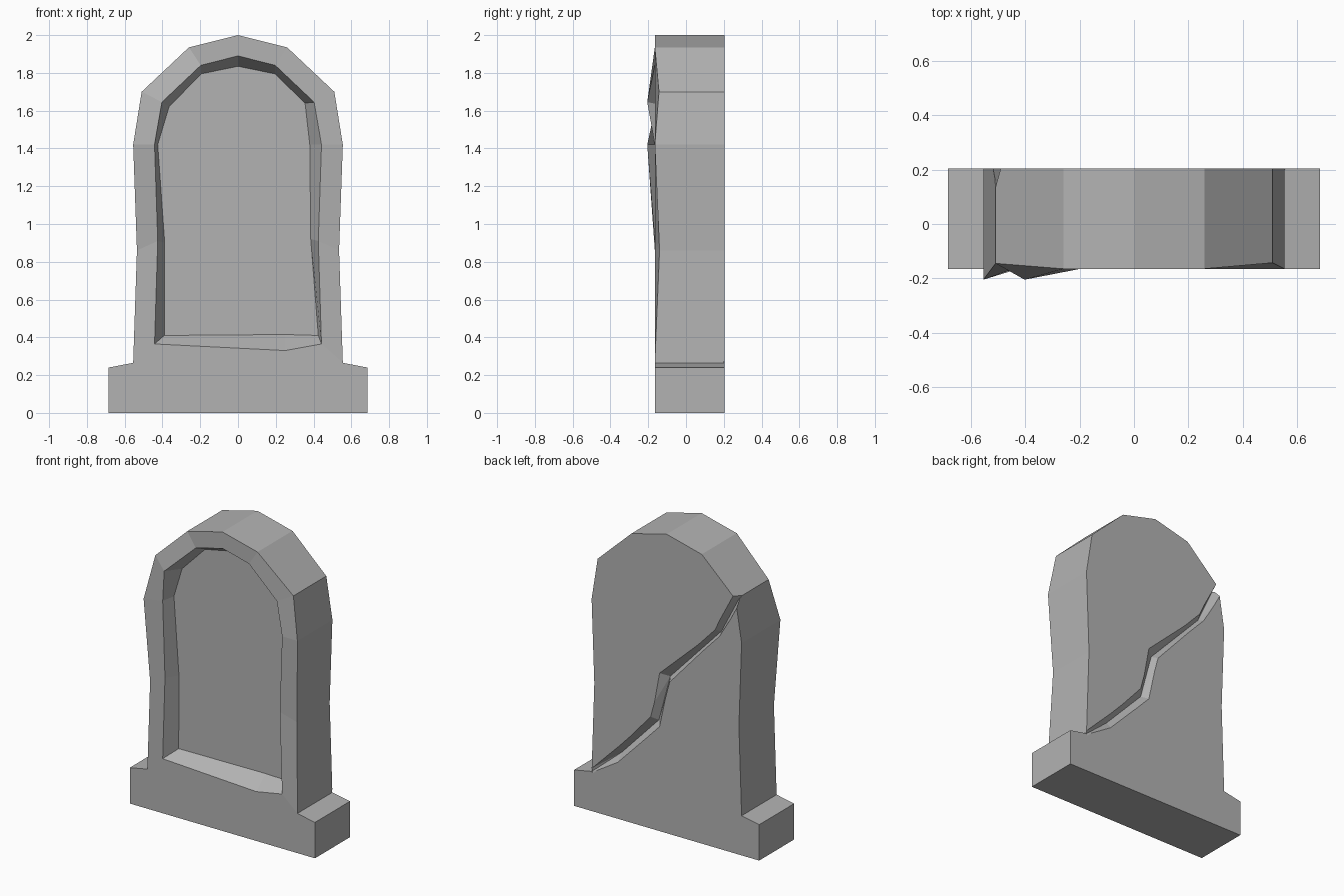
import bpy
import bmesh

cube = bpy.data.objects.get("Cube")
if cube:
    bpy.data.objects.remove(cube, do_unlink=True)

FRONT, BACK, FLOOR = -0.165, 0.205, -0.07

stone = bpy.data.materials.new("grey_stone")
stone.use_nodes = True
colour = (0.45, 0.45, 0.45, 1)
stone.diffuse_color = colour
stone.node_tree.nodes["Principled BSDF"].inputs["Base Color"].default_value = colour


def make_object(name, bm):
    bmesh.ops.recalc_face_normals(bm, faces=bm.faces)
    mesh = bpy.data.meshes.new(name)
    bm.to_mesh(mesh)
    bm.free()
    mesh.materials.append(stone)
    obj = bpy.data.objects.new(name, mesh)
    bpy.context.collection.objects.link(obj)
    return obj


def arch(half):
    """Mirror a right-hand profile that ends on the centre line."""
    return half + [(-x, z) for x, z in reversed(half[:-1])]


def bridge(bm, a, b, closed=True):
    for i in range(len(a) if closed else len(a) - 1):
        j = (i + 1) % len(a)
        bm.faces.new((a[i], a[j], b[j], b[i]))


# Profiles run from the right foot over the top to the left foot
shoulder = arch([(.555, .265), (.535, .86), (.555, 1.42), (.51, 1.7), (.26, 1.935), (0, 2)])
base = [(-.685, .24), (-.685, 0), (.685, 0), (.685, .24)]
rim = arch([(.442, .365), (.425, .91), (.442, 1.42), (.403, 1.645), (.197, 1.84), (0, 1.89)])
rim.append((.25, .33))
floor = [(.425, .41), (.385, .92), (.38, 1.42), (.355, 1.64), (.195, 1.795), (0, 1.835),
         (-.195, 1.795), (-.365, 1.62), (-.425, 1.42), (-.388, .9), (-.39, .41), (.25, .415)]

# Uneven, weathered front edge: profile index to depth
outer_depth = {1: -.14, 3: -.143, 7: -.145, 8: -.205}
rim_depth = {7: -.205}

# Headstone body with a sunken panel
bm = bmesh.new()
outline = shoulder + base
outer = [bm.verts.new((x, outer_depth.get(i, FRONT), z)) for i, (x, z) in enumerate(outline)]
rear = [bm.verts.new((x, BACK, z)) for x, z in outline]
lip = [bm.verts.new((x, rim_depth.get(i, FRONT), z)) for i, (x, z) in enumerate(rim)]
panel = [bm.verts.new((x, FLOOR, z)) for x, z in floor]
n = len(shoulder)
bridge(bm, outer, rear)
bridge(bm, outer[:n], lip[:n], closed=False)
bm.faces.new(outer[n - 1:] + [outer[0], lip[0], lip[n], lip[n - 1]])
bridge(bm, lip, panel)
bm.faces.new(panel)
bm.faces.new(rear)
headstone = make_object("headstone", bm)

# Crack cutter: upper edge, valley (with depth), lower edge at each station
stations = [
    ((.563, .272), (.555, .2, .264), (.545, .255)),
    ((.36, .48), (.36, .165, .43), (.361, .378)),
    ((.118, .748), (.085, .165, .72), (.052, .699)),
    ((.052, 1.057), (.0, .165, 1.035), (-.022, 1.016)),
    ((-.36, 1.458), (-.378, .165, 1.437), (-.39, 1.42)),
    ((-.49, 1.715), (-.5, .15, 1.685), (-.525, 1.655)),
    ((-.6, 1.87), (-.6, -.02, 1.8), (-.63, 1.76)),
]
bm = bmesh.new()
sections = []
for up, valley, low in stations:
    points = [valley]
    for x, z in (up, low):
        # Push the open sides out past the back surface
        points.append([v + (p - v) * 1.5 for v, p in zip(valley, (x, BACK, z))])
    sections.append([bm.verts.new(p) for p in points])
for a, b in zip(sections, sections[1:]):
    bridge(bm, a, b)
bm.faces.new(sections[0])
bm.faces.new(sections[-1])
bmesh.ops.triangulate(bm, faces=bm.faces)
cutter = make_object("crack_cutter", bm)
cutter.hide_render = True
cutter.hide_viewport = True

cut = headstone.modifiers.new("crack", "BOOLEAN")
cut.operation = "DIFFERENCE"
cut.solver = "EXACT"
cut.object = cutter
